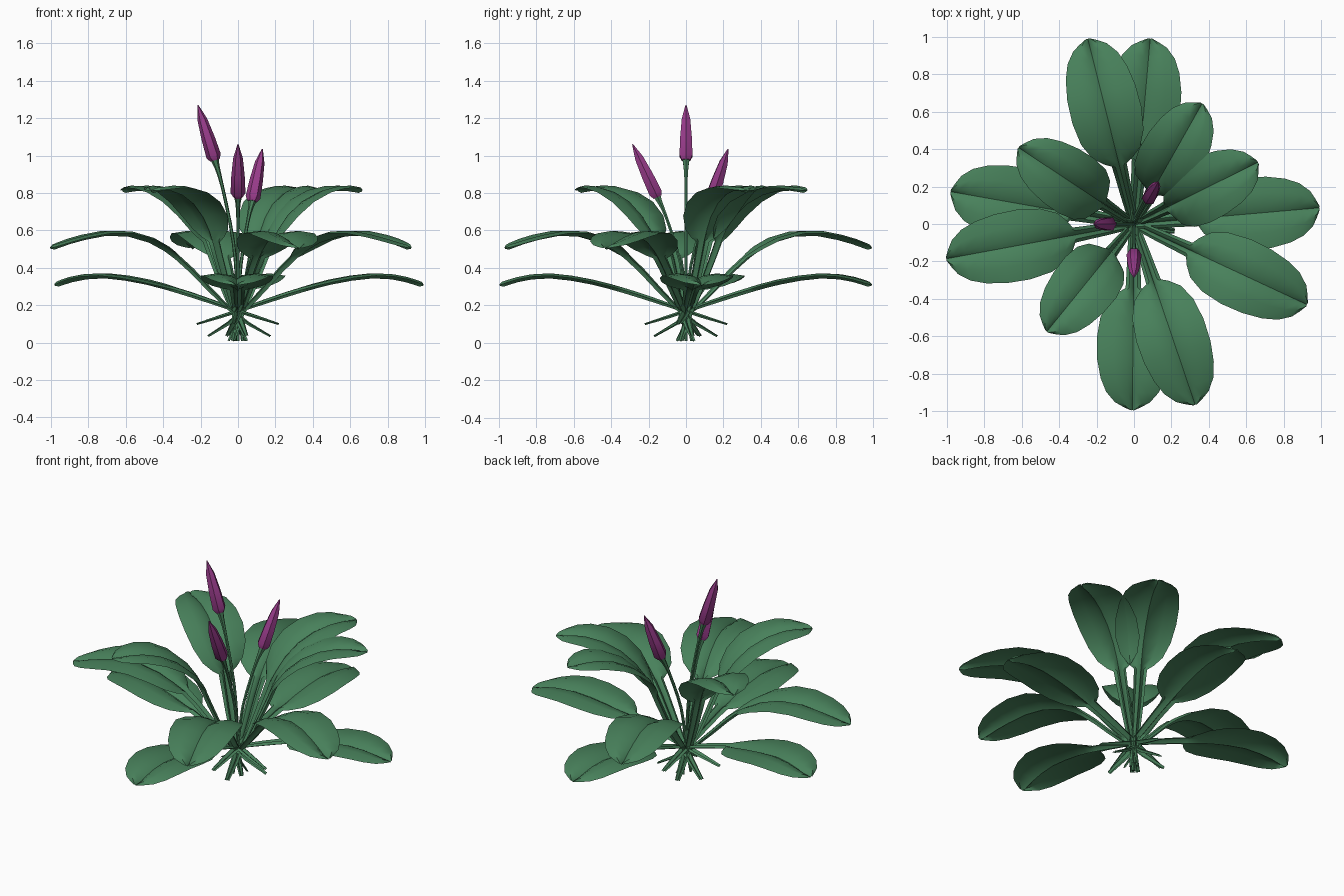
import bpy, bmesh, math
from mathutils import Vector
from mathutils.geometry import interpolate_bezier

if "Cube" in bpy.data.objects:
    bpy.data.objects.remove(bpy.data.objects["Cube"])


def material(name, rgb):
    m = bpy.data.materials.new(name)
    m.diffuse_color = (*rgb, 1)
    m.use_nodes = True
    m.node_tree.nodes["Principled BSDF"].inputs["Base Color"].default_value = m.diffuse_color
    return m


GREEN = material("leaf_green", (0.065, 0.22, 0.105))
PURPLE = material("bud_purple", (0.32, 0.045, 0.26))


def finish(name, bm, mat, angle):
    me = bpy.data.meshes.new(name)
    bm.to_mesh(me)
    bm.free()
    me.materials.append(mat)
    ob = bpy.data.objects.new(name, me)
    bpy.context.collection.objects.link(ob)
    bpy.ops.object.select_all(action='DESELECT')
    ob.select_set(True)
    bpy.context.view_layer.objects.active = ob
    bpy.ops.object.shade_smooth_by_angle(angle=math.radians(angle))
    return ob


def smooth_path(pts, n=8):
    """Smooth curve through the points"""
    p = [Vector(q) for q in pts]
    tang = [(p[min(i + 1, len(p) - 1)] - p[max(i - 1, 0)]) / 6 for i in range(len(p))]
    out = [p[0]]
    for i in range(len(p) - 1):
        out += interpolate_bezier(p[i], p[i] + tang[i], p[i + 1] - tang[i + 1], p[i + 1], n)[1:]
    return out


def at_length(path, s):
    """Point and tangent at a fraction of the path length"""
    total = sum((b - a).length for a, b in zip(path, path[1:]))
    d = s * total
    for a, b in zip(path, path[1:]):
        l = (b - a).length
        if d <= l + 1e-6:
            return a.lerp(b, d / l), (b - a).normalized()
        d -= l
    return path[-1], (path[-1] - path[-2]).normalized()


# Leaf outline: fraction of length, half width
OUTLINE = [(0, .014), (.1, .024), (.2, .027), (.3, .033), (.4, .037), (.47, .041),
           (.49, .08), (.53, .132), (.60, .172), (.69, .19), (.78, .187),
           (.86, .168), (.92, .138), (.965, .092), (.985, .05), (1, 0.012)]


def leaf(name, profile, degrees, wide):
    a = math.radians(degrees)
    out, side = Vector((math.cos(a), math.sin(a), 0)), Vector((-math.sin(a), math.cos(a), 0))
    path = smooth_path([(r, 0, z) for r, z in profile])
    bm = bmesh.new()
    rows = []
    for s, w in OUTLINE:
        p, t = at_length(path, s)
        base = out * p.x + Vector((0, 0, p.z))
        normal = out * -t.z + Vector((0, 0, t.x))
        depth = min(w * .7, .026)
        rows.append([bm.verts.new(base + side * w * wide * u + normal * depth * h)
                     for u, h in ((-1, 0), (-.55, .5), (-.17, .1), (0, -.55), (.17, .1), (.55, .5), (1, 0))])
    for r0, r1 in zip(rows, rows[1:]):
        for i in range(6):
            bm.faces.new((r0[i], r1[i], r1[i + 1], r0[i + 1]))
    bmesh.ops.recalc_face_normals(bm, faces=bm.faces)
    if sum(f.normal.z * f.calc_area() for f in bm.faces) < 0:
        bmesh.ops.reverse_faces(bm, faces=bm.faces)
    finish(name, bm, GREEN, 50)


# Three tiers of leaves, stalks crossing at the crown
TIERS = {
    "lower_leaf": ([(-.22, .10), (0, .17), (.25, .255), (.5, .325), (.72, .358), (.87, .345), (.995, .308)],
                   (5, 85, 170, 269.5), 1.02),
    "middle_leaf": ([(-.175, .035), (0, .14), (.17, .30), (.3, .43), (.46, .54), (.65, .588), (.85, .56), (1.02, .505)],
                    (-71.3, -25, 190.5, 104), 1.0),
    "upper_leaf": ([(-.055, .01), (0, .1), (.09, .28), (.165, .45), (.235, .61), (.33, .725), (.46, .80), (.6, .828), (.74, .812)],
                   (26.5, 60.5, 146.5, 231), .92),
}
for tier, (profile, angles, wide) in TIERS.items():
    for i, deg in enumerate(angles):
        leaf(f"{tier}_{i + 1}", profile, deg, wide)


def tube(name, path, radii, sides, mat, angle):
    """Round sweep along a path"""
    bm = bmesh.new()
    rings = []
    for i, p in enumerate(path):
        t = (path[min(i + 1, len(path) - 1)] - path[max(i - 1, 0)]).normalized()
        u = t.cross(Vector((0, 1, 0))).normalized()
        v = t.cross(u)
        rings.append([bm.verts.new(p + (u * math.cos(k) + v * math.sin(k)) * radii[i])
                      for k in (2 * math.pi * j / sides for j in range(sides))])
    for r0, r1 in zip(rings, rings[1:]):
        for j in range(sides):
            bm.faces.new((r0[j], r0[(j + 1) % sides], r1[(j + 1) % sides], r1[j]))
    bm.faces.new(rings[0])
    bm.faces.new(rings[-1])
    bmesh.ops.recalc_face_normals(bm, faces=bm.faces)
    finish(name, bm, mat, angle)


# Flower stalks with closed buds: bud base and bud tip
BUDS = [((-.123, 0, .975), (-.215, 0, 1.27)),
        ((0, -.152, .778), (0, -.285, 1.06)),
        ((.076, .132, .755), (.13, .225, 1.035))]
for i, (b, t) in enumerate(BUDS):
    b, t = Vector(b), Vector(t)
    flat = Vector((b.x, b.y, 0))
    stalk = smooth_path([-flat * .2 + Vector((0, 0, .01)), Vector((0, 0, b.z * .25)),
                         flat * .2 + Vector((0, 0, b.z * .55)), flat * .67 + Vector((0, 0, b.z * .85)), b], 4)
    n = len(stalk)
    tube(f"flower_stalk_{i + 1}", stalk, [.009] * (n - 3) + [.011, .015, .021], 6, GREEN, 40)
    steps = [(0, .026), (.08, .04), (.4, .036), (.74, .026), (1, .003)]
    tube(f"flower_bud_{i + 1}", [b.lerp(t, s) for s, _ in steps], [r for _, r in steps], 6, PURPLE, 30)
